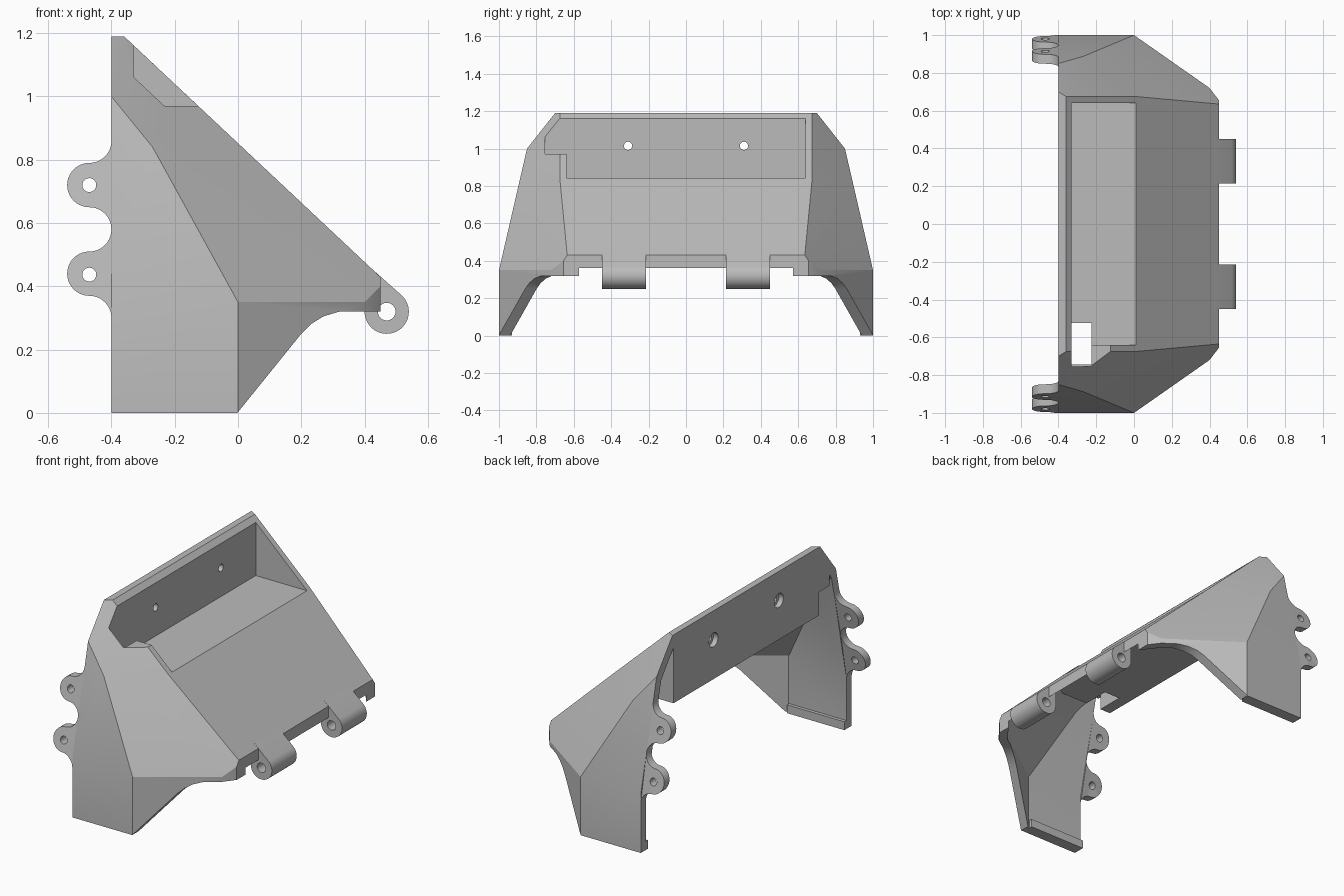
import bpy, bmesh, math
from mathutils import Vector

if "Cube" in bpy.data.objects:
    bpy.data.objects.remove(bpy.data.objects["Cube"], do_unlink=True)

grey = bpy.data.materials.new("plain grey")
grey.use_nodes = True
grey.diffuse_color = (0.5, 0.5, 0.5, 1)
grey.node_tree.nodes["Principled BSDF"].inputs["Base Color"].default_value = (0.5, 0.5, 0.5, 1)
WALL = 0.05


def make(name, bm):
    bmesh.ops.recalc_face_normals(bm, faces=bm.faces)
    mesh = bpy.data.meshes.new(name)
    bm.to_mesh(mesh)
    bm.free()
    mesh.materials.append(grey)
    ob = bpy.data.objects.new(name, mesh)
    bpy.context.collection.objects.link(ob)
    return ob


def box_bm(lo, hi):
    bm = bmesh.new()
    bmesh.ops.create_cube(bm, size=1)
    for v in bm.verts:
        v.co = [(a + b) / 2 + c * (b - a) for a, b, c in zip(lo, hi, v.co)]
    return bm


def box(name, lo, hi):
    return make(name, box_bm(lo, hi))


def arc(cx, cz, r, start, end, n=12):
    angles = [math.radians(start + (end - start) * i / n) for i in range(n + 1)]
    return [(cx + r * math.cos(a), cz + r * math.sin(a)) for a in angles]


def prism(name, profile, y0, y1, shift=lambda z: 0):
    """Extrude an x-z profile along y, optionally leaning with height."""
    bm = bmesh.new()
    rings = [[bm.verts.new((x, y + shift(z), z)) for x, z in profile] for y in (y0, y1)]
    for ring in rings:
        bm.faces.new(ring)
    for i in range(len(profile)):
        j = (i + 1) % len(profile)
        bm.faces.new((rings[0][i], rings[0][j], rings[1][j], rings[1][i]))
    return make(name, bm)


def boolean(ob, tool, op="DIFFERENCE"):
    mod = ob.modifiers.new("cut", "BOOLEAN")
    mod.operation, mod.object, mod.solver = op, tool, "EXACT"
    dg = bpy.context.evaluated_depsgraph_get()
    mesh = bpy.data.meshes.new_from_object(ob.evaluated_get(dg))
    ob.modifiers.clear()
    ob.data = mesh
    bpy.data.objects.remove(tool, do_unlink=True)


def rod(x, z, r, y0, y1):
    return prism("cutter", arc(x, z, r, 0, 345, 23), y0, y1)


def rod_x(y, z, r, x0, x1):
    ob = rod(0, 0, r, x0, x1)
    for v in ob.data.vertices:
        a, b, c = v.co
        v.co = (b, y + a, z + c)
    ob.data.flip_normals()
    bm = bmesh.new()
    bm.from_mesh(ob.data)
    bmesh.ops.recalc_face_normals(bm, faces=bm.faces)
    bm.to_mesh(ob.data)
    bm.free()
    return ob


# Outer hull of the hood, one half mirrored across y
half = [(-.4, 1, 0), (0, 1, 0), (-.4, 1, .35), (0, 1, .35), (-.4, .85, 1), (-.27, .887, .84),
        (-.4, .7, 1.19), (-.36, .675, 1.19), (.01, .675, .843), (.45, .635, .43),
        (.45, .655, .4), (.45, .655, 0), (.4, .72, .35), (.4, .72, 0)]
bm = bmesh.new()
for x, y, z in half:
    for s in (1, -1):
        bm.verts.new((x, s * y, z))
res = bmesh.ops.convex_hull(bm, input=bm.verts)
bmesh.ops.delete(bm, geom=list({v for v in res["geom_interior"] + res["geom_unused"]
                                if isinstance(v, bmesh.types.BMVert)}), context="VERTS")
bmesh.ops.recalc_face_normals(bm, faces=bm.faces)
bmesh.ops.dissolve_limit(bm, angle_limit=math.radians(1), verts=bm.verts, edges=bm.edges)
planes = [(f.calc_center_median(), f.normal.copy()) for f in bm.faces]
hood = make("hood_shell", bm)

# Cavity bounded by the hull planes moved inward, open at rear, base and front lip
bm = box_bm((-1, -1.2, -1), (1, 1.2, 1.5))
for co, no in planes:
    if no.x < -.9 or no.z < -.9 or no.x > .97:
        continue
    cut = bmesh.ops.bisect_plane(bm, geom=bm.verts[:] + bm.edges[:] + bm.faces[:], dist=1e-5,
                                 plane_co=co - no * WALL, plane_no=no, clear_outer=True)
    edges = [e for e in cut["geom_cut"] if isinstance(e, bmesh.types.BMEdge) and e.is_boundary]
    if edges:
        bmesh.ops.edgeloop_fill(bm, edges=edges)
cavity = make("cavity", bm)
# Material kept around the tray and beneath the side notch
boolean(cavity, box("tray_block", (-.4, -.69, .78), (.07, .69, 1.4)))
boolean(cavity, box("notch_block", (-.4, -.79, .92), (-.06, -.6, 1.4)))
boolean(hood, cavity)

# Tray, side notch, cable slot and the sloping undercut
boolean(hood, box("tray", (-.33, -.64, .843), (.3, .64, 1.165)))
boolean(hood, box("notch", (-.33, -.755, .97), (.3, -.6, 1.165)))
boolean(hood, box("cable_slot", (-.33, -.745, .6), (-.225, -.525, 1.1)))
under = [(-.01, -.01), (.2, .25), (.23, .28), (.27, .305), (.32, .32), (.7, .32), (.7, -.2), (-.01, -.2)]
boolean(hood, prism("undercut", under, -1.2, 1.2))

# Screw holes with wide rear recesses
for y in (-.31, .31):
    boolean(hood, rod_x(y, 1.015, .022, -.5, -.25))
    boolean(hood, rod_x(y, 1.015, .042, -.5, -.37))

parts = [hood]
# Rear lugs leaning with the side walls
outline = (arc(-.47, .86, .07, 0, -90) + arc(-.47, .72, .07, 90, 270, 20)
           + arc(-.47, .58, .07, 90, -90, 20)[1:] + arc(-.47, .44, .07, 90, 270, 20)[1:]
           + arc(-.47, .30, .07, 90, 0)[1:])
clean = [p for i, p in enumerate(outline) if (Vector(p) - Vector(outline[i - 1])).length > 1e-4]
for s, side in ((1, "left"), (-1, "right")):
    lug = prism(side + "_rear_lugs", clean, s, s * (1 - WALL),
                lambda z: -s * max(0, z - .35) * .15 / .65)
    for z in (.72, .437):
        boolean(lug, rod(-.47, z, .022, s * .7, s * 1.2))
    # Ledge along the inside of the side wall foot
    ledge = box(side + "_foot_ledge", (-.4, min(s * .93, s * .96), 0), (-.02, max(s * .93, s * .96), .05))
    # Front hinge barrel blending into the slope
    barrel = arc(.47, .32, .07, 47, -180, 28) + [(.4, .42), (.42, .458)]
    hinge = prism(side + "_front_hinge", barrel, s * .215, s * .45)
    boolean(hinge, rod(.47, .32, .028, s * .1, s * .6))
    parts += [lug, ledge, hinge]

# Smooth curves, crisp corners
for ob in parts:
    bpy.ops.object.select_all(action="DESELECT")
    ob.select_set(True)
    bpy.context.view_layer.objects.active = ob
    bpy.ops.object.shade_smooth_by_angle(angle=math.radians(20))
